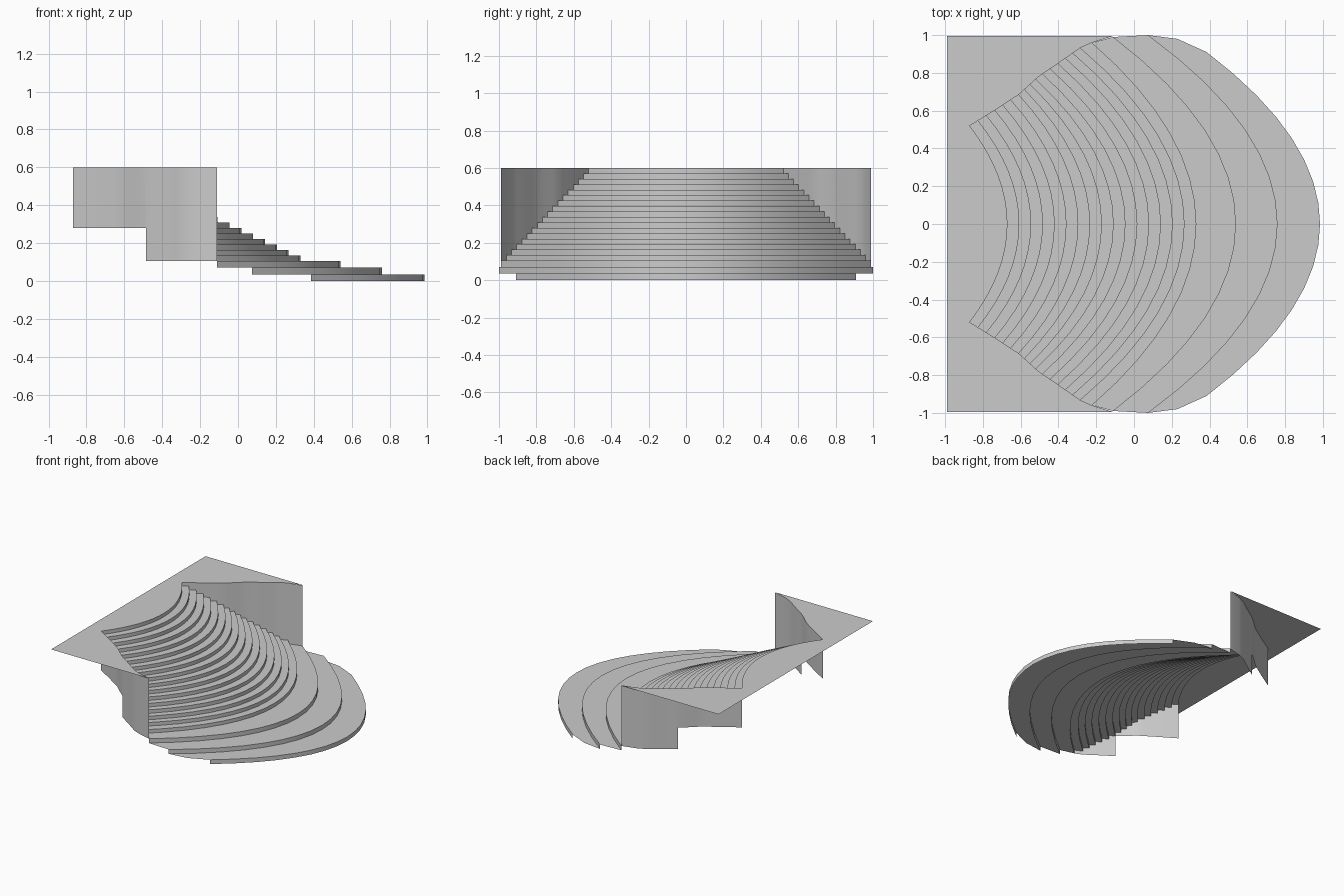
import bpy
import bmesh
from math import radians

cube = bpy.data.objects.get("Cube")
if cube:
    bpy.data.objects.remove(cube, do_unlink=True)

# One flat colour
stone = bpy.data.materials.new("light grey stone")
stone.use_nodes = True
GREY = (0.6, 0.6, 0.6, 1)
stone.diffuse_color = GREY
stone.node_tree.nodes["Principled BSDF"].inputs["Base Color"].default_value = GREY

LEVELS = 20       # number of risers
SEGMENTS = 16     # facets along each riser
TOP = 0.6
BACK = -0.99
SIDE = [(-0.87, 0.52), (-0.74, 0.60), (-0.61, 0.685), (-0.50, 0.785),
        (-0.38, 0.865), (-0.26, 0.95), (-0.11, 0.99)]
LOWER_ENDS = [(0.385, 0.91), (0.075, 1.0), (-0.11, 0.99)]
LOWER_FRONTS = [0.985, 0.76, 0.54]


def side_x(y):
    """Position of the flank wall at a given width."""
    for (xa, ya), (xb, yb) in zip(SIDE, SIDE[1:]):
        if y <= yb:
            return xa + (xb - xa) * (y - ya) / (yb - ya)
    return SIDE[-1][0]


def riser_end(k):
    if k < 3:
        return LOWER_ENDS[k]
    y = 0.52 + 0.0275 * (LEVELS - 1 - k)
    return side_x(y), y


def riser_front(k):
    return LOWER_FRONTS[k] if k < 3 else 0.33 - 0.0625 * (k - 3)


def height(k):
    """Height of the tread on top of riser k (-1 is the ground)."""
    return 0.035 * (k + 1) if k < 3 else 0.105 + (TOP - 0.105) * (k - 2) / 17


def arc(k):
    """Curved plan line of riser k, from -y to +y."""
    end_x, end_y = riser_end(k)
    front = riser_front(k)
    ts = [2 * i / SEGMENTS - 1 for i in range(SEGMENTS + 1)]
    return [(front - (front - end_x) * t * t, end_y * t) for t in ts]


def at(points, z):
    return [(x, y, z) for x, y in points]


def make(name, strips, extra=()):
    """Build an object from ribbons between pairs of lines, plus loose faces."""
    bm = bmesh.new()
    for a, b in strips:
        va = [bm.verts.new(p) for p in a]
        vb = [bm.verts.new(p) for p in b]
        for i in range(len(va) - 1):
            bm.faces.new((va[i], va[i + 1], vb[i + 1], vb[i]))
    for face in extra:
        bm.faces.new([bm.verts.new(p) for p in face])
    bmesh.ops.remove_doubles(bm, verts=bm.verts[:], dist=0.0001)
    mesh = bpy.data.meshes.new(name)
    bm.to_mesh(mesh)
    bm.free()
    mesh.materials.append(stone)
    obj = bpy.data.objects.new(name, mesh)
    bpy.context.collection.objects.link(obj)
    bpy.ops.object.select_all(action="DESELECT")
    obj.select_set(True)
    bpy.context.view_layer.objects.active = obj
    bpy.ops.object.shade_smooth_by_angle(angle=radians(30))
    return obj


# Curved steps: a riser and a tread for each level
arcs = [arc(k) for k in range(LEVELS)]
for k in range(LEVELS):
    z = height(k)
    make(f"riser_{k + 1}", [(at(arcs[k], height(k - 1)), at(arcs[k], z))])
    if k == LEVELS - 1:
        break
    # The lowest tread bulges out at both ends
    corners = []
    if k == 0:
        a, b, c = (*riser_end(0), z), (0.23, 0.98, z), (*riser_end(1), z)
        corners = [[a, b, c], [(x, -y, h) for x, y, h in (c, b, a)]]
    make(f"tread_{k + 1}", [(at(arcs[k], z), at(arcs[k + 1], z))], corners)

# Flank walls, deeper towards the front
flank = [riser_end(k) for k in range(2, LEVELS)]
SPLIT = 7
for name, s in (("left_wall", 1), ("right_wall", -1)):
    line = [(x, s * y) for x, y in flank]
    strips = []
    for part, low in ((line[:SPLIT + 1], 0.105), (line[SPLIT:], 0.28)):
        pair = (at(part, low), at(part, TOP))
        strips.append(pair if s < 0 else (pair[0][::-1], pair[1][::-1]))
    make(name, strips)

# Flat top deck behind the steps, reaching forward over both flanks
edge = [(x, -y) for x, y in flank] + arcs[-1][1:-1] + flank[::-1]
back = [(BACK, y) for x, y in edge]
edge[0], edge[-1] = (-0.11, -0.995), (-0.11, 0.995)
back[0], back[-1] = (BACK, -0.995), (BACK, 0.995)
make("top_deck", [(at(edge, TOP), at(back, TOP))])
